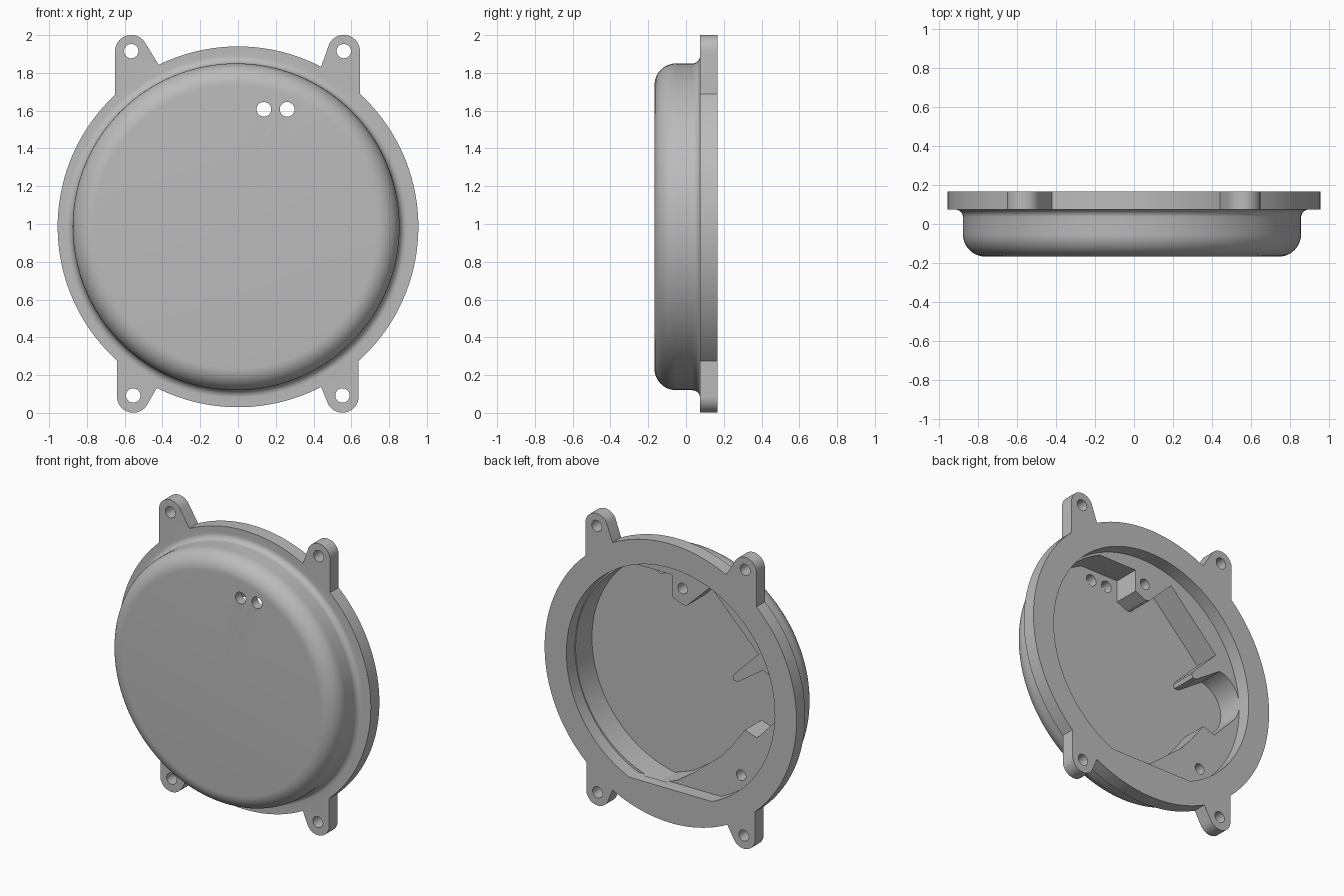
import bpy, bmesh
from math import pi, cos, sin, atan2, sqrt, radians

cube = bpy.data.objects.get("Cube")
if cube:
    bpy.data.objects.remove(cube)

MID = 0.985                      # height of the disc centre
FRONT, STEP, BACK = -0.167, 0.074, 0.167
FLOOR = -0.103
FLANGE_R = 0.955

grey = bpy.data.materials.new("plain grey")
grey.use_nodes = True
grey.diffuse_color = (0.5, 0.5, 0.5, 1)
grey.node_tree.nodes["Principled BSDF"].inputs["Base Color"].default_value = (0.5, 0.5, 0.5, 1)


def make_object(name, bm):
    bmesh.ops.recalc_face_normals(bm, faces=bm.faces)
    mesh = bpy.data.meshes.new(name)
    bm.to_mesh(mesh)
    bm.free()
    mesh.materials.append(grey)
    obj = bpy.data.objects.new(name, mesh)
    bpy.context.collection.objects.link(obj)
    return obj


def arc(cx, cz, r, start, end, steps):
    angles = [radians(start + (end - start) * i / steps) for i in range(steps + 1)]
    return [(cx + r * cos(a), cz + r * sin(a)) for a in angles]


def prism(name, outline, y0, y1):
    """Extrude an (x, z) outline along y."""
    bm = bmesh.new()
    face = bm.faces.new([bm.verts.new((x, y0, z)) for x, z in outline])
    moved = bmesh.ops.extrude_face_region(bm, geom=[face])["geom"]
    bmesh.ops.translate(bm, vec=(0, y1 - y0, 0),
                        verts=[v for v in moved if isinstance(v, bmesh.types.BMVert)])
    return make_object(name, bm)


def combine(target, tool, operation):
    mod = target.modifiers.new("combine", 'BOOLEAN')
    mod.operation, mod.solver, mod.object = operation, 'EXACT', tool
    bpy.context.view_layer.objects.active = target
    bpy.ops.object.modifier_apply(modifier=mod.name)
    bpy.data.objects.remove(tool)


def drill(target, x, z, r, y0, y1):
    hole = arc(x, z, r, 0, 360, 32)[:-1]
    combine(target, prism("hole_cutter", hole, y0, y1), 'DIFFERENCE')


# Flange outline with four mounting ears
ears = [(1, 1, 0.56, 1.915, 0.44), (-1, 1, 0.565, 1.915, 0.42),
        (-1, -1, 0.555, 0.087, 0.43), (1, -1, 0.553, 0.087, 0.44)]


def ear_outline(sx, sz, hx, hz, inner):
    def on_rim(x):
        return (sx * x, MID + sz * sqrt(FLANGE_R ** 2 - x * x))
    tip = [(sx * (hx + x), hz + sz * z) for x, z in arc(0, 0, 0.086, 0, 152, 18)]
    points = [on_rim(hx + 0.086)] + tip + [on_rim(inner)]
    return points if sx * sz > 0 else points[::-1]


def rim_angle(p):
    return atan2(p[1] - MID, p[0])


outlines = [ear_outline(*e) for e in ears]
flange = []
for i, ear in enumerate(outlines):
    start = rim_angle(ear[-1])
    end = rim_angle(outlines[(i + 1) % 4][0])
    if end < start:
        end += 2 * pi
    flange += ear + arc(0, MID, FLANGE_R, start * 180 / pi, end * 180 / pi, 36)[1:-1]
cover = prism("cover", flange, STEP, BACK)

# Rounded front dome, turned about the y axis
profile = [(0, FRONT)] + arc(0.75, FRONT + 0.115, 0.115, -90, 0, 12)
profile += arc(0.905, STEP - 0.04, 0.04, 180, 90, 8) + [(0.905, 0.1), (0, 0.1)]
bm = bmesh.new()
verts = [bm.verts.new((r, y, 0)) for r, y in profile]
edges = [bm.edges.new(pair) for pair in zip(verts, verts[1:])]
bmesh.ops.spin(bm, geom=verts + edges, cent=(0, 0, 0), axis=(0, 1, 0),
               angle=2 * pi, steps=128)
bmesh.ops.remove_doubles(bm, verts=bm.verts, dist=0.0001)
bmesh.ops.translate(bm, verts=bm.verts, vec=(-0.01, 0, MID))
combine(cover, make_object("dome", bm), 'UNION')

# Shallow opening in the back, with a flat at the bottom
opening = arc(0, MID, 0.79, -66.6, 246.6, 100)
combine(cover, prism("opening_cutter", opening, STEP, 0.3), 'DIFFERENCE')

# Deep cavity that leaves the bosses, the rib and the round pocket standing
cavity = arc(0.02, MID, 0.765, -80, 65.3, 60)
cavity += [(0.05, 1.68), (0.05, 1.53), (-0.03, 1.495), (-0.06, 1.5),     # upper boss
           (-0.24, 1.675), (-0.60, 1.31),                               # slanted wall
           (-0.42, 1.13), (-0.405, 1.105), (-0.415, 1.08), (-0.445, 1.08)]  # rib
cavity += arc(-0.6, 1.02, 0.19, 100, 215, 20)                           # pocket
cavity += [(-0.59, 0.735), (-0.50, 0.765), (-0.40, 0.63), (-0.32, 0.54),
           (-0.1, 0.36), (0.02, 0.28)]                                  # lower boss
combine(cover, prism("cavity_cutter", cavity, FLOOR, STEP + 0.02), 'DIFFERENCE')

# Holes: ears, front pair, blind boss holes
for sx, sz, hx, hz, inner in ears:
    drill(cover, sx * hx, hz + (0.005 if sz < 0 else 0), 0.038, 0, 0.3)
for x in (0.137, 0.26):
    drill(cover, x, 1.607, 0.039, -0.3, 0)
for x, z in ((-0.026, 1.607), (-0.47, 0.447)):
    drill(cover, x, z, 0.036, -0.06, 0.12)

# Smooth the round surfaces, keep the edges sharp
bpy.ops.object.select_all(action='DESELECT')
cover.select_set(True)
bpy.context.view_layer.objects.active = cover
bpy.ops.object.shade_smooth_by_angle(angle=radians(30))
